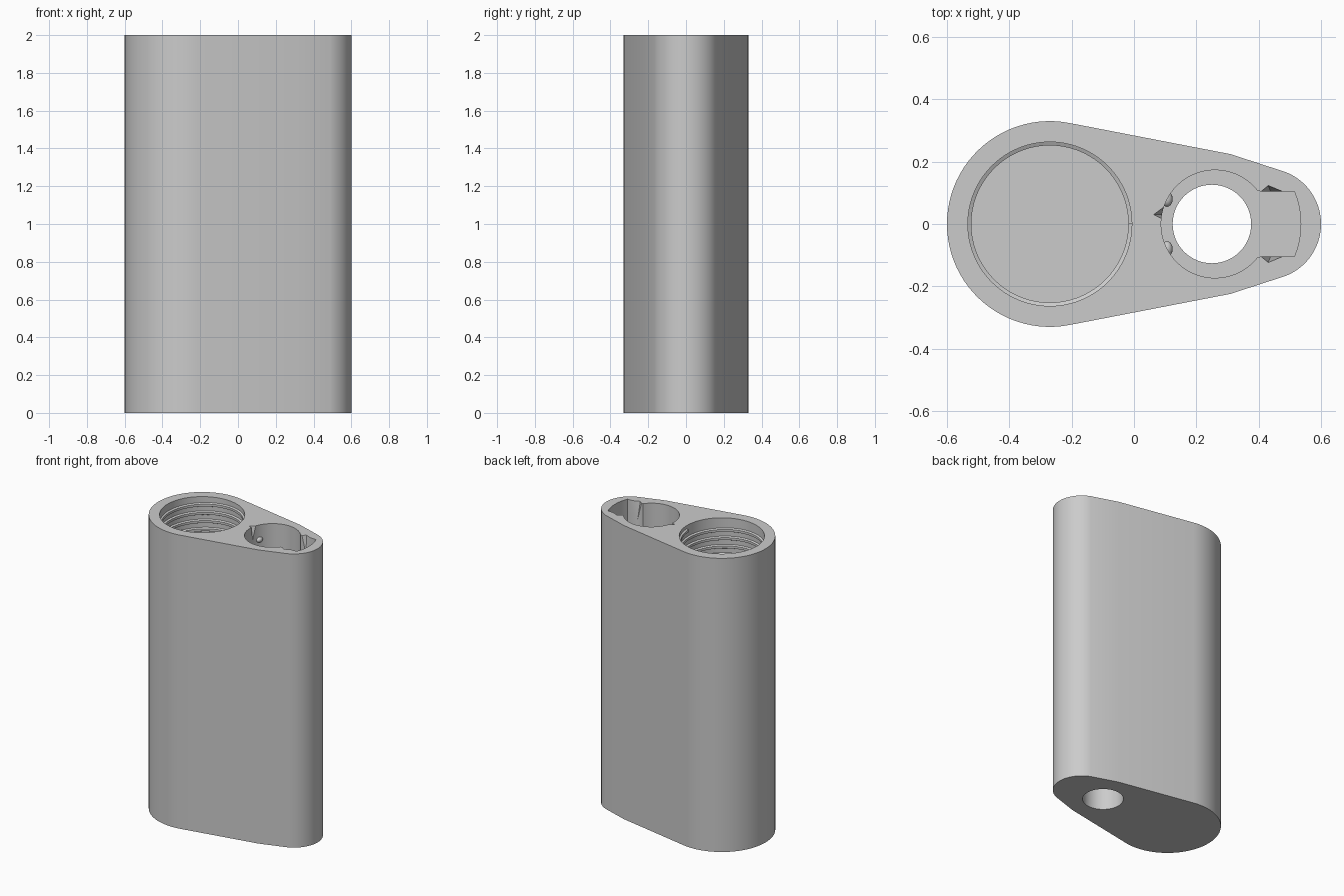
import bpy, bmesh
from math import sin, cos, pi, radians

cube = bpy.data.objects.get("Cube")
if cube:
    bpy.data.objects.remove(cube, do_unlink=True)

grey = bpy.data.materials.new("plain_grey")
grey.use_nodes = True
grey.diffuse_color = (0.6, 0.6, 0.6, 1)
grey.node_tree.nodes["Principled BSDF"].inputs["Base Color"].default_value = (0.6, 0.6, 0.6, 1)


def finish(name, bm):
    bmesh.ops.recalc_face_normals(bm, faces=bm.faces)
    mesh = bpy.data.meshes.new(name)
    bm.to_mesh(mesh)
    bm.free()
    ob = bpy.data.objects.new(name, mesh)
    bpy.context.collection.objects.link(ob)
    mesh.materials.append(grey)
    return ob


def arc(cx, r, a, b, n):
    """Points of an arc centred on the x axis, angles in degrees."""
    angles = [radians(a + (b - a) * i / n) for i in range(n + 1)]
    return [(cx + r * cos(t), r * sin(t)) for t in angles]


def prism(name, outline, z0, z1):
    bm = bmesh.new()
    face = bm.faces.new([bm.verts.new((x, y, z0)) for x, y in outline])
    new = bmesh.ops.extrude_face_region(bm, geom=[face])["geom"]
    bmesh.ops.translate(bm, vec=(0, 0, z1 - z0),
                        verts=[v for v in new if isinstance(v, bmesh.types.BMVert)])
    return finish(name, bm)


def notch(name, triangle, apex):
    """Small pyramid that tapers down from the rim."""
    bm = bmesh.new()
    top = [bm.verts.new((x, y, 2.01)) for x, y in triangle]
    tip = bm.verts.new(apex)
    bm.faces.new(top)
    for i in range(3):
        bm.faces.new((top[i], top[i - 1], tip))
    return finish(name, bm)


def circle(cx, r, n=64):
    return arc(cx, r, 0, 360, n)[:-1]


# Body: large round end tapering to a small round end
body = prism("body",
             arc(-0.27, 0.33, 79, 281, 48) + [(0.31, -0.224)]
             + arc(0.421, 0.179, -68, 68, 32) + [(0.31, 0.224)], 0, 2)

# Cutters: threaded bore, keyhole pocket, through hole, rim notches
cutters = [
    prism("bore_cutter", circle(-0.27, 0.263, 96), 0.1, 2.1),
    prism("pocket_cutter",
          arc(0.26, 0.173, 37.4, 322.6, 56) + arc(0.26, 0.275, -22.4, 22.4, 10), 0.15, 2.1),
    prism("through_hole_cutter", circle(0.25, 0.126), -0.1, 0.5),
    notch("inner_notch_cutter", [(0.06, 0.03), (0.1, 0.06), (0.1, 0.01)], (0.1, 0.03, 1.88)),
]
for s in (-1, 1):
    cutters.append(notch("slot_notch_cutter",
                         [(0.4, s * 0.1), (0.43, s * 0.125), (0.49, s * 0.1)],
                         (0.44, s * 0.1, 1.85)))
bpy.context.view_layer.objects.active = body
for cutter in cutters:
    mod = body.modifiers.new("cut", 'BOOLEAN')
    mod.operation = 'DIFFERENCE'
    mod.solver = 'EXACT'
    mod.object = cutter
    bpy.ops.object.modifier_apply(modifier=mod.name)
    bpy.data.objects.remove(cutter, do_unlink=True)

# Helical thread ridge inside the bore
bm = bmesh.new()
steps, turns, pitch = 72, 6, 0.056
section = [(0.268, 0.016), (0.252, 0.008), (0.252, -0.008), (0.268, -0.016)]
previous = None
for i in range(steps * turns + 1):
    t = 2 * pi * i / steps
    z = 1.965 - pitch * i / steps
    ring = [bm.verts.new((-0.27 + r * cos(t), r * sin(t), z + dz)) for r, dz in section]
    if previous:
        for k in range(4):
            bm.faces.new((previous[k - 1], previous[k], ring[k], ring[k - 1]))
    else:
        bm.faces.new(ring)
    previous = ring
bm.faces.new(previous)
thread = finish("bore_thread", bm)

# Small catch bumps on the pocket wall
bumps = []
for s in (-1, 1):
    bm = bmesh.new()
    bmesh.ops.create_uvsphere(bm, u_segments=16, v_segments=8, radius=1)
    bmesh.ops.scale(bm, vec=(0.018, 0.025, 0.018), verts=bm.verts)
    bmesh.ops.translate(bm, vec=(0.106, s * 0.08, 1.9), verts=bm.verts)
    bumps.append(finish("left_catch_bump" if s > 0 else "right_catch_bump", bm))

bpy.ops.object.select_all(action='DESELECT')
for ob in [body, thread] + bumps:
    ob.select_set(True)
bpy.ops.object.shade_smooth_by_angle(angle=radians(30))
